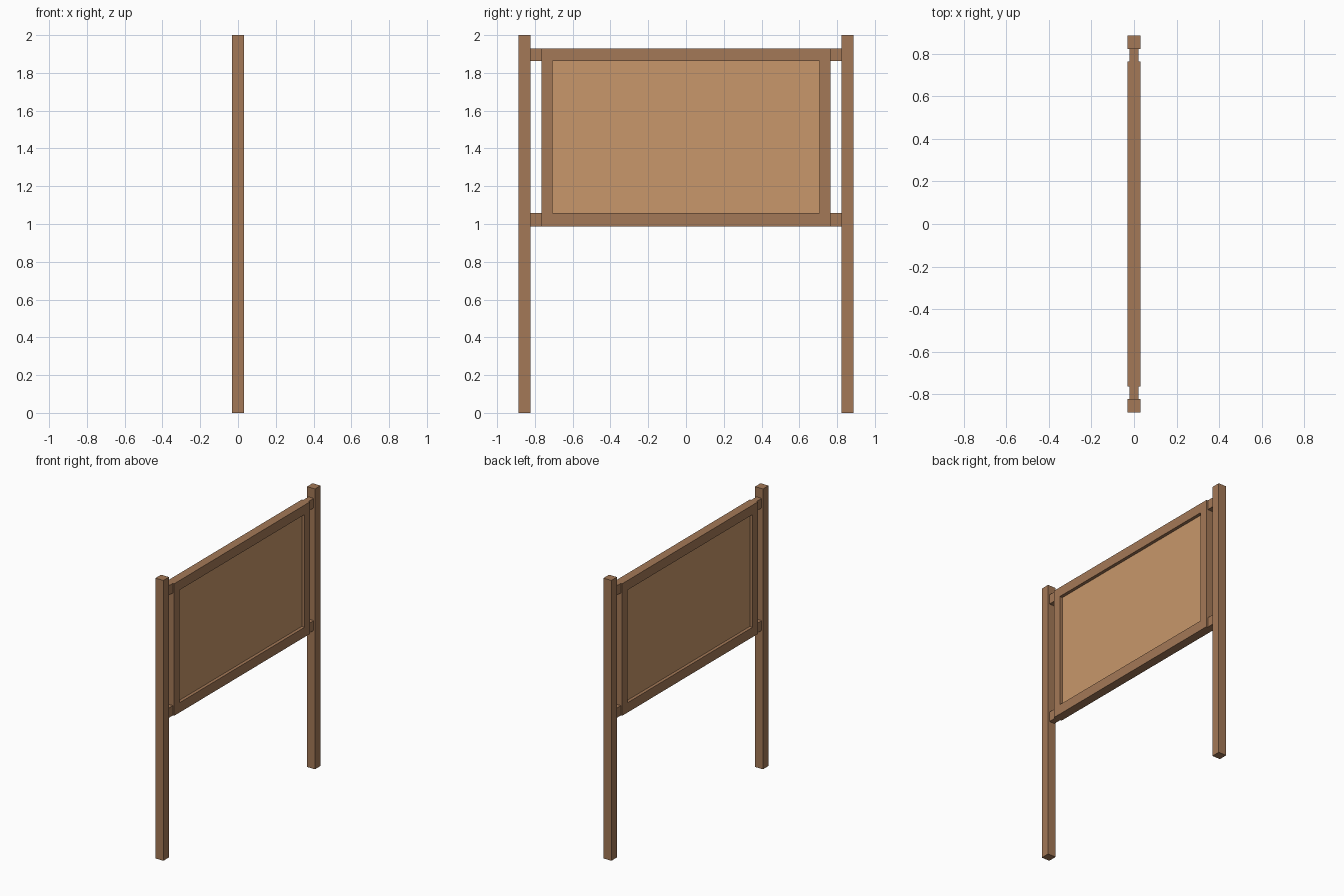
import bpy, bmesh

if "Cube" in bpy.data.objects:
    bpy.data.objects.remove(bpy.data.objects["Cube"])


def material(name, color):
    m = bpy.data.materials.new(name)
    m.diffuse_color = color
    m.use_nodes = True
    m.node_tree.nodes["Principled BSDF"].inputs["Base Color"].default_value = m.diffuse_color
    return m


wood = material("wood", (0.37, 0.19, 0.095, 1))
cork = material("cork", (0.58, 0.31, 0.145, 1))


def finish(name, bm, mat):
    bmesh.ops.recalc_face_normals(bm, faces=bm.faces)
    me = bpy.data.meshes.new(name)
    bm.to_mesh(me)
    bm.free()
    me.materials.append(mat)
    ob = bpy.data.objects.new(name, me)
    bpy.context.collection.objects.link(ob)
    return ob


def box(name, half_x, y0, y1, z0, z1, mat):
    bm = bmesh.new()
    bmesh.ops.create_cube(bm, size=1)
    bmesh.ops.scale(bm, vec=(2 * half_x, y1 - y0, z1 - z0), verts=bm.verts)
    bmesh.ops.translate(bm, vec=(0, (y0 + y1) / 2, (z0 + z1) / 2), verts=bm.verts)
    return finish(name, bm, mat)


POST_IN, POST_OUT = 0.823, 0.886
FRAME_Y, OPEN_Y = 0.764, 0.706
Z0, Z1, Z2, Z3 = 0.988, 1.058, 1.862, 1.93
HALF = 0.0315

# posts and the short brackets joining them to the frame
for side, s in (("left", -1), ("right", 1)):
    y0, y1 = sorted((s * POST_IN, s * POST_OUT))
    box(side + "_post", HALF, y0, y1, 0, 2, wood)
    y0, y1 = sorted((s * FRAME_Y, s * POST_IN))
    box(side + "_lower_bracket", 0.021, y0, y1, Z0, Z1, wood)
    box(side + "_upper_bracket", 0.021, y0, y1, Z2, Z3, wood)

# one-piece board frame: four rectangular loops joined into a closed ring
bm = bmesh.new()
loops = []
for x, w, lo, hi in ((-HALF, FRAME_Y, Z0, Z3), (HALF, FRAME_Y, Z0, Z3),
                     (HALF, OPEN_Y, Z1, Z2), (-HALF, OPEN_Y, Z1, Z2)):
    loops.append([bm.verts.new((x, y, z))
                  for y, z in ((-w, lo), (w, lo), (w, hi), (-w, hi))])
for k in range(4):
    a, b = loops[k], loops[(k + 1) % 4]
    for i in range(4):
        j = (i + 1) % 4
        bm.faces.new((a[i], a[j], b[j], b[i]))
finish("board_frame", bm, wood)

# recessed display panel
box("display_panel", 0.009, -OPEN_Y, OPEN_Y, Z1, Z2, cork)
